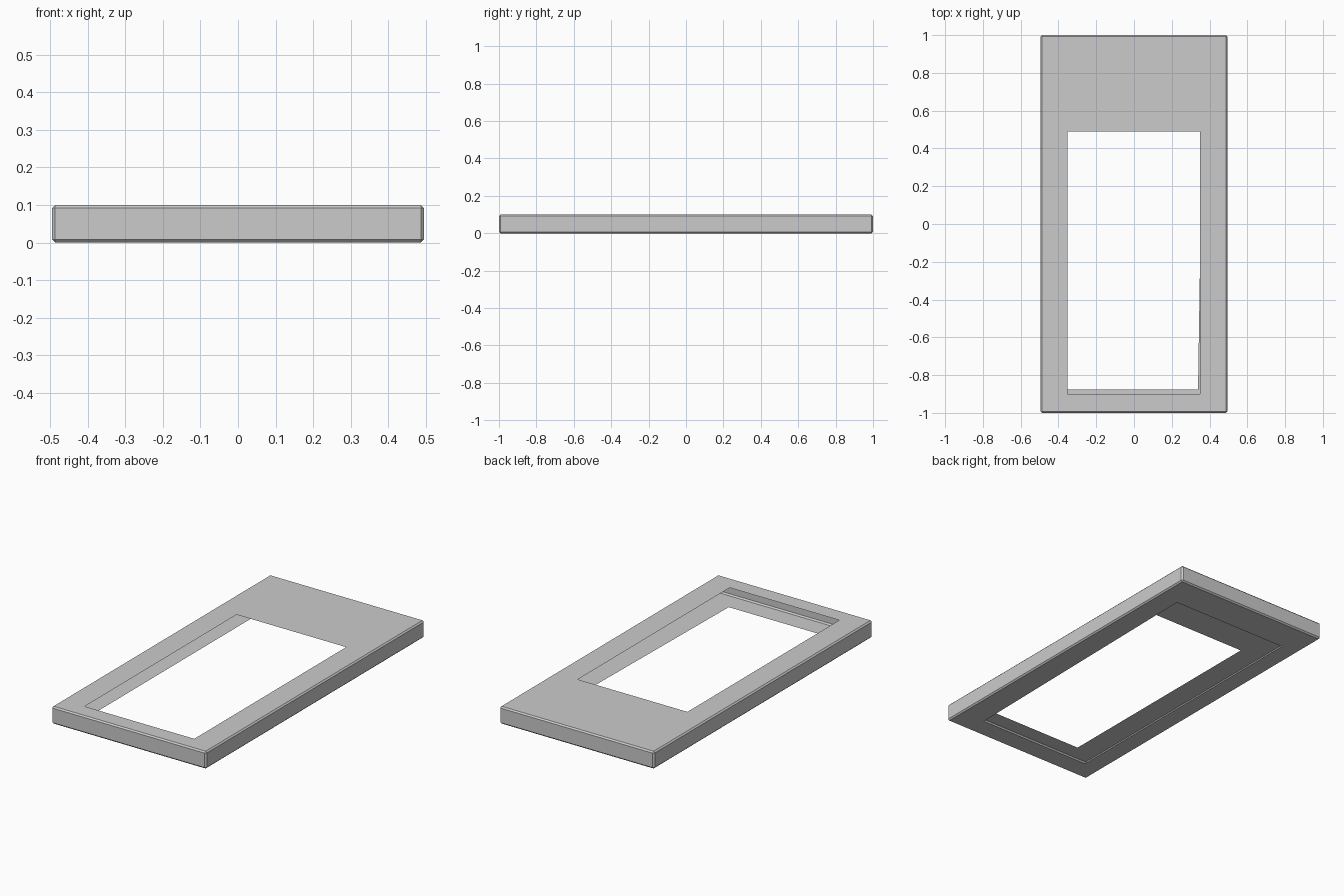
import bpy
import bmesh
from math import atan2

old = bpy.data.objects.get("Cube")
if old:
    bpy.data.objects.remove(old, do_unlink=True)

WIDTH, LENGTH, HEIGHT, CHAMFER = 0.99, 2.0, 0.1, 0.008

grey = bpy.data.materials.new("light_grey")
grey.use_nodes = True
colour = (0.6, 0.6, 0.6, 1)
grey.diffuse_color = colour
grey.node_tree.nodes["Principled BSDF"].inputs["Base Color"].default_value = colour


def cut_opening(bm, side, corners):
    """Replace the flat top (side=1) or bottom (side=-1) face by a ring around an opening."""
    face = max(bm.faces, key=lambda f: f.normal.z * side)
    angle = lambda v: atan2(v.co.y, v.co.x)
    rim = sorted(face.verts, key=angle)
    z = rim[0].co.z
    hole = sorted((bm.verts.new((x, y, z)) for x, y in corners), key=angle)
    bm.faces.remove(face)
    for i in range(4):
        j = (i + 1) % 4
        ring = [rim[i], rim[j], hole[j], hole[i]]
        bm.faces.new(ring if side > 0 else ring[::-1])


# Chamfered thin-skinned box
bm = bmesh.new()
bmesh.ops.create_cube(bm, size=1)
for v in bm.verts:
    v.co.x *= WIDTH
    v.co.y *= LENGTH
    v.co.z = (v.co.z + 0.5) * HEIGHT
bmesh.ops.bevel(bm, geom=bm.edges[:], offset=CHAMFER, segments=1, affect='EDGES')
bm.normal_update()

# Window in the top and a longer, slightly skewed one in the base
cut_opening(bm, 1, [(-0.352, -0.9), (0.35, -0.9), (0.35, 0.49), (-0.352, 0.49)])
cut_opening(bm, -1, [(-0.385, -0.875), (0.339, -0.875), (0.365, 0.8), (-0.385, 0.8)])

mesh = bpy.data.meshes.new("hollow_frame")
bm.to_mesh(mesh)
bm.free()
mesh.materials.append(grey)
frame = bpy.data.objects.new("hollow_frame", mesh)
bpy.context.collection.objects.link(frame)
